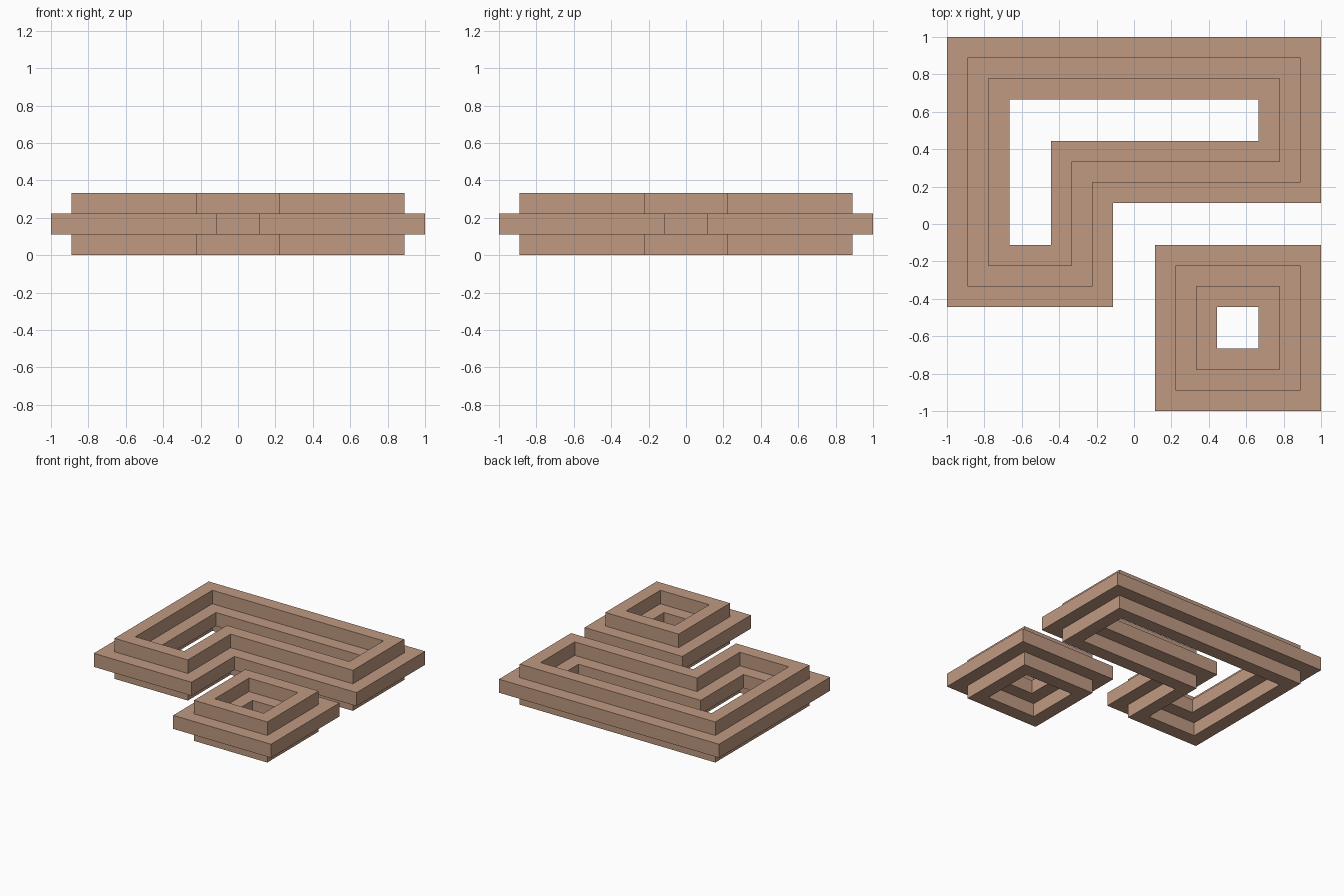
import bpy
import bmesh
from mathutils import Vector

cube = bpy.data.objects.get("Cube")
if cube:
    bpy.data.objects.remove(cube, do_unlink=True)

U = 1 / 9  # module size: every step is one unit wide and high

clay = bpy.data.materials.new("warm clay brown")
clay.use_nodes = True
colour = (0.52, 0.32, 0.22, 1)
clay.diffuse_color = colour
clay.node_tree.nodes["Principled BSDF"].inputs["Base Color"].default_value = colour

# Plus-shaped wall section: (inset from outline, height)
SECTION = [(1, 0), (1, 1), (0, 1), (0, 2), (1, 2), (1, 3),
           (2, 3), (2, 2), (3, 2), (3, 1), (2, 1), (2, 0)]


def inset_corner(path, i, d):
    """Move a right-angled corner of a counterclockwise outline inward by d."""
    p = Vector(path[i])
    a = (p - Vector(path[i - 1])).normalized()
    b = (Vector(path[(i + 1) % len(path)]) - p).normalized()
    return p + d * (a.orthogonal() + b.orthogonal())


def stepped_frame(name, path):
    """Sweep the section around a closed outline with mitred corners."""
    bm = bmesh.new()
    rings = []
    for i in range(len(path)):
        ring = []
        for d, z in SECTION:
            c = inset_corner(path, i, d)
            ring.append(bm.verts.new((c.x * U, c.y * U, z * U)))
        rings.append(ring)
    n = len(SECTION)
    for i, ring in enumerate(rings):
        nxt = rings[(i + 1) % len(rings)]
        for k in range(n):
            j = (k + 1) % n
            bm.faces.new((ring[k], nxt[k], nxt[j], ring[j]))
    bmesh.ops.recalc_face_normals(bm, faces=bm.faces)
    mesh = bpy.data.meshes.new(name)
    bm.to_mesh(mesh)
    bm.free()
    mesh.materials.append(clay)
    obj = bpy.data.objects.new(name, mesh)
    bpy.context.collection.objects.link(obj)


# Large L-shaped frame and small square frame, outlines in modules
stepped_frame("corner_frame", [(-9, 9), (-9, -4), (-1, -4), (-1, 1), (9, 1), (9, 9)])
stepped_frame("square_frame", [(1, -9), (9, -9), (9, -1), (1, -1)])
